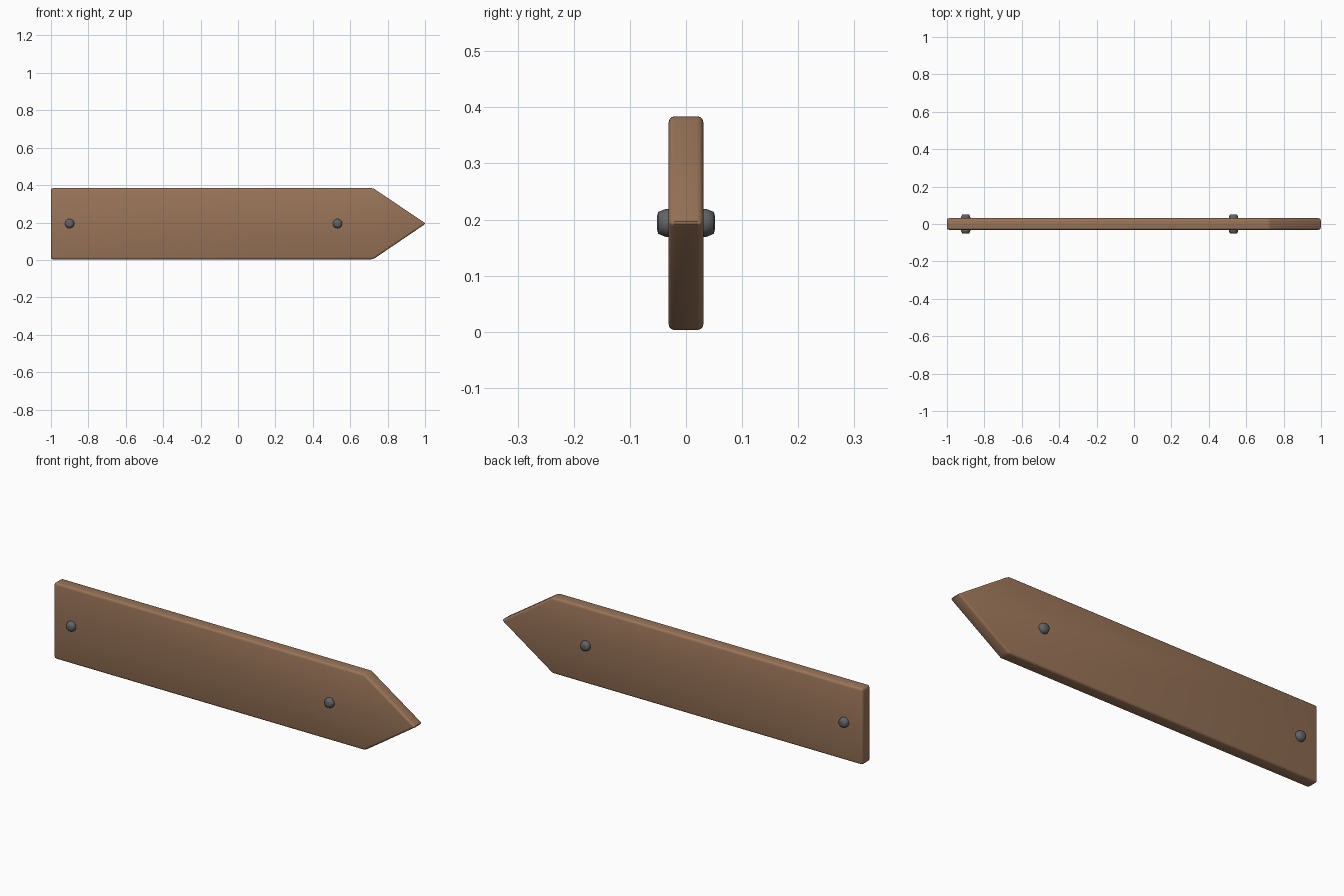
import bpy, bmesh, math

if "Cube" in bpy.data.objects:
    bpy.data.objects.remove(bpy.data.objects["Cube"])

def material(name, rgb):
    m = bpy.data.materials.new(name)
    m.diffuse_color = (*rgb, 1)
    m.use_nodes = True
    m.node_tree.nodes["Principled BSDF"].inputs["Base Color"].default_value = m.diffuse_color
    return m

wood = material("brown wood", (0.32, 0.175, 0.098))
iron = material("dark iron", (0.12, 0.125, 0.135))

def make_object(name, bm, mat):
    bmesh.ops.recalc_face_normals(bm, faces=bm.faces)
    me = bpy.data.meshes.new(name)
    bm.to_mesh(me)
    bm.free()
    me.materials.append(mat)
    ob = bpy.data.objects.new(name, me)
    bpy.context.collection.objects.link(ob)
    bpy.ops.object.select_all(action='DESELECT')
    ob.select_set(True)
    bpy.context.view_layer.objects.active = ob
    return ob

# arrow board: extruded pointed outline with rounded edges
HALF, LOW, HIGH, MID = 0.031, 0.003, 0.384, 0.194
outline = [(-1, LOW), (0.722, LOW), (1.004, MID), (0.722, HIGH), (-1, HIGH)]
bm = bmesh.new()
face = bm.faces.new([bm.verts.new((x, -HALF, z)) for x, z in outline])
ext = bmesh.ops.extrude_face_region(bm, geom=[face])
bmesh.ops.translate(bm, vec=(0, 2 * HALF, 0),
                    verts=[v for v in ext["geom"] if isinstance(v, bmesh.types.BMVert)])
bmesh.ops.bevel(bm, geom=bm.edges[:], offset=0.011, segments=3, profile=0.5, affect='EDGES')
make_object("arrow_board", bm, wood)
bpy.ops.object.shade_smooth_by_angle(angle=math.radians(35))

# bolt heads: tapered, slightly domed caps on both faces
SIDES = 16
def bolt(name, x, side):
    bm = bmesh.new()
    rings = []
    for r, y in [(0.025, 0.030), (0.025, 0.036), (0.0195, 0.0495), (0.010, 0.052)]:
        rings.append([bm.verts.new((x + r * math.cos(a), side * y, MID + r * math.sin(a)))
                      for a in (2 * math.pi * i / SIDES for i in range(SIDES))])
    for lo, hi in zip(rings, rings[1:]):
        for i in range(SIDES):
            j = (i + 1) % SIDES
            bm.faces.new((lo[i], lo[j], hi[j], hi[i]))
    bm.faces.new(rings[0])
    bm.faces.new(rings[-1])
    make_object(name, bm, iron)
    bpy.ops.object.shade_smooth_by_angle(angle=math.radians(60))

for end, x in (("rear", -0.9), ("tip", 0.532)):
    for label, side in (("front", -1), ("back", 1)):
        bolt(f"{end}_{label}_bolt", x, side)
